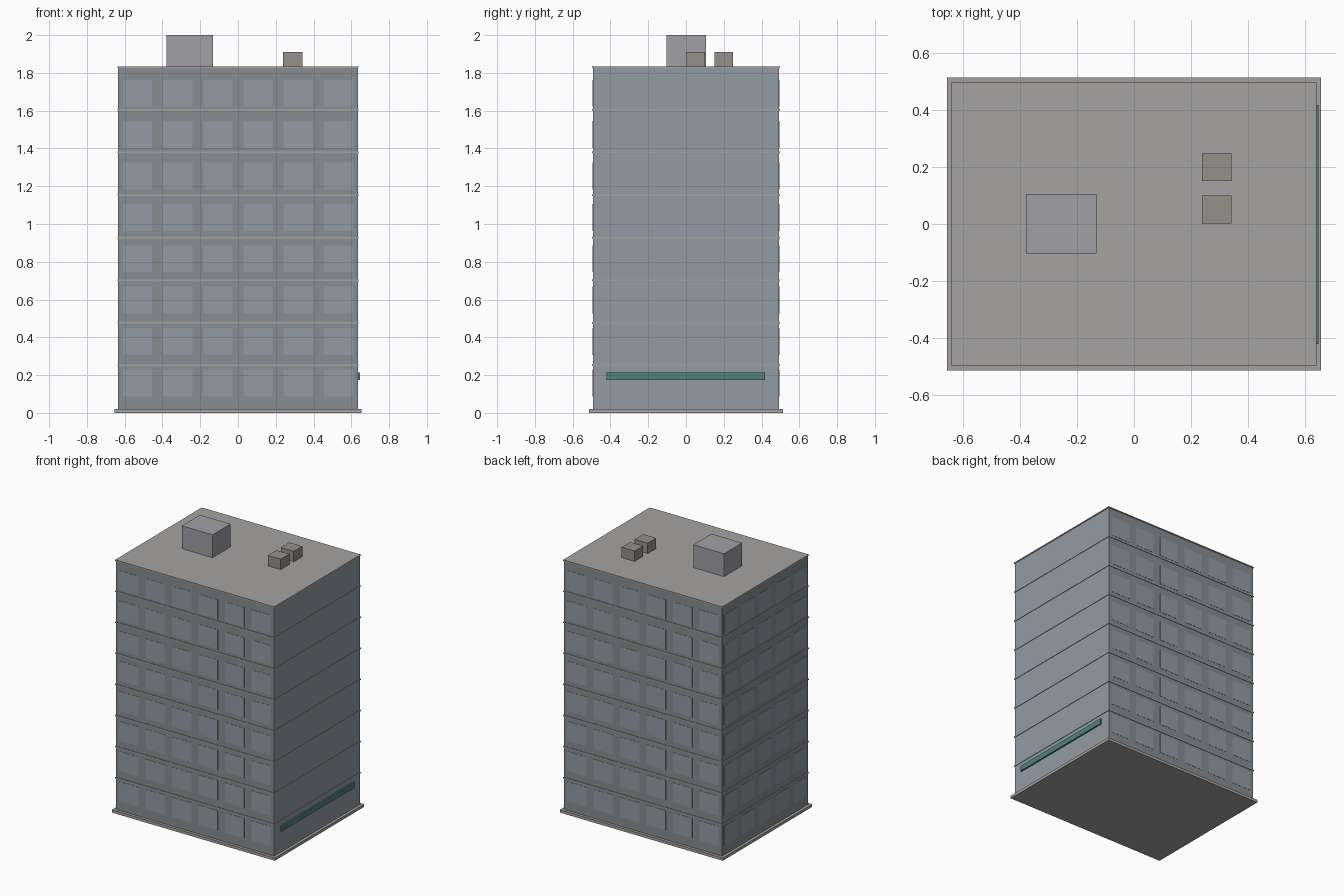
import bpy, bmesh

if "Cube" in bpy.data.objects:
    bpy.data.objects.remove(bpy.data.objects["Cube"])


def material(name, r, g, b):
    m = bpy.data.materials.new(name)
    m.diffuse_color = (r, g, b, 1)
    m.use_nodes = True
    m.node_tree.nodes["Principled BSDF"].inputs["Base Color"].default_value = m.diffuse_color
    return m


WALL = material("wall_grey", 0.24, 0.27, 0.29)
GLASS = material("window_glass", 0.29, 0.33, 0.37)
STONE = material("stone", 0.38, 0.37, 0.36)
PENT = material("penthouse_grey", 0.35, 0.35, 0.38)
UNIT = material("unit_grey", 0.30, 0.28, 0.25)
TEAL = material("teal", 0.08, 0.22, 0.21)


def boxes(name, bounds, *mats):
    """One object made of boxes given as (x0, x1, y0, y1, z0, z1)."""
    bm = bmesh.new()
    for x0, x1, y0, y1, z0, z1 in bounds:
        vs = bmesh.ops.create_cube(bm, size=1)["verts"]
        for v in vs:
            v.co = (x1 if v.co.x > 0 else x0,
                    y1 if v.co.y > 0 else y0,
                    z1 if v.co.z > 0 else z0)
    me = bpy.data.meshes.new(name)
    bm.to_mesh(me)
    bm.free()
    for m in mats:
        me.materials.append(m)
    ob = bpy.data.objects.new(name, me)
    bpy.context.collection.objects.link(ob)
    return ob


W, D, H = 0.635, 0.493, 1.826   # half width, half depth, roof height
FLOORS = 8

# Main block; the right side is one plain, paler wall
body = boxes("tower_body", [(-W, W, -D, D, 0.01, H)], WALL, GLASS)
for p in body.data.polygons:
    if p.normal.x > 0.5:
        p.material_index = 1

# Base plinth
boxes("base_plinth", [(-0.655, 0.655, -0.513, 0.513, 0, 0.02)], STONE)

# Thin floor bands, the topmost being the roof slab
bands = []
for i in range(FLOORS):
    z = 0.251 + i * 0.2256
    bands.append((-W - 0.004, W + 0.004, -D - 0.004, D + 0.004, z - 0.004, z + 0.004))
boxes("floor_bands", bands[:-1], STONE)
boxes("roof_slab", bands[-1:], STONE)

# Window panes on front, back and left
T = 0.0015
front_back, left = [], []
for row in range(FLOORS):
    z0 = 0.088 + row * 0.219
    z1 = z0 + 0.142
    for col in range(6):
        x = (col - 2.5) * 0.2125
        for y in (-D, D):
            front_back.append((x - 0.077, x + 0.077, y - T, y + T, z0, z1))
    for col in range(5):
        y = (col - 2) * 0.198
        left.append((-W - T, -W + T, y - 0.072, y + 0.072, z0, z1))
boxes("windows_front_back", front_back, GLASS)
boxes("windows_left", left, GLASS)

# Teal strip above the ground floor on the right side
boxes("side_strip", [(W - 0.002, 0.646, -0.42, 0.417, 0.175, 0.214)], TEAL)

# Rooftop machinery
boxes("roof_penthouse", [(-0.379, -0.132, -0.103, 0.105, H, 2.0)], PENT)
boxes("roof_units", [(0.238, 0.342, y, y + 0.098, H, 1.91) for y in (0.002, 0.151)], UNIT)
